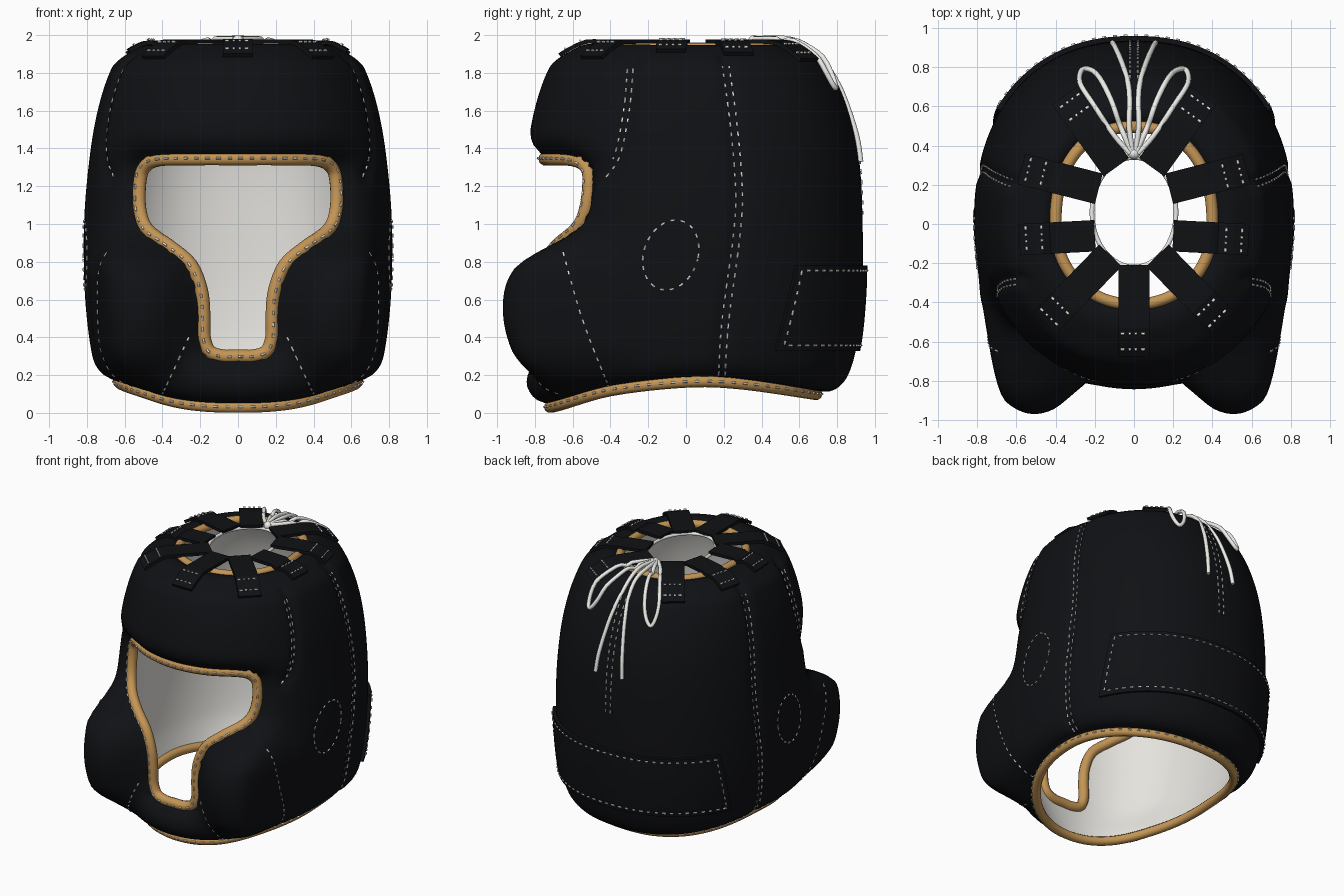
import bpy, math
from mathutils import Vector as V
from mathutils.bvhtree import BVHTree

if "Cube" in bpy.data.objects:
    bpy.data.objects.remove(bpy.data.objects["Cube"])

def material(name, rgb):
    m = bpy.data.materials.new(name)
    m.diffuse_color = (*rgb, 1)
    m.use_nodes = True
    m.node_tree.nodes["Principled BSDF"].inputs["Base Color"].default_value = m.diffuse_color
    return m

BLACK = material("black_leather", (.005, .0055, .007))
TAN = material("tan_trim", (.55, .30, .09))
LINER = material("pale_liner", (.78, .77, .73))
WHITE = material("white_thread", (.85, .85, .82))

def mesh_obj(name, verts, faces, mat, thick=0):
    me = bpy.data.meshes.new(name)
    me.from_pydata([tuple(v) for v in verts], [], faces)
    me.validate()
    me.materials.append(mat)
    ob = bpy.data.objects.new(name, me)
    bpy.context.collection.objects.link(ob)
    if thick:
        so = ob.modifiers.new("thickness", 'SOLIDIFY')
        so.thickness, so.offset = thick, 0
    else:
        me.shade_smooth()
    return ob

def tubes(name, paths, radius, mat, closed=False, res=2):
    cu = bpy.data.curves.new(name, 'CURVE')
    cu.dimensions, cu.bevel_depth, cu.bevel_resolution = '3D', radius, res
    cu.use_fill_caps = True
    for p in paths:
        sp = cu.splines.new('POLY')
        sp.points.add(len(p) - 1)
        for q, c in zip(sp.points, p):
            q.co = (*c, 1)
        sp.use_cyclic_u = closed
        sp.use_smooth = True
    cu.materials.append(mat)
    bpy.context.collection.objects.link(bpy.data.objects.new(name, cu))

def smooth(pts, n, closed=False):
    """Catmull-Rom samples through points of any dimension."""
    P, out = [V(p) for p in pts], []
    m = len(P)
    g = (lambda i: P[i % m]) if closed else (lambda i: P[min(max(i, 0), m - 1)])
    for i in range(m if closed else m - 1):
        a, b, c, d = g(i - 1), g(i), g(i + 1), g(i + 2)
        for k in range(n):
            t = k / n
            out.append(.5 * (2*b + (c - a)*t + (2*a - 5*b + 4*c - d)*t*t + (3*b - a - 3*c + d)*t**3))
    return out if closed else out + [P[-1]]

def step(a, b, x):
    t = min(max((x - a) / (b - a), 0), 1)
    return t * t * (3 - 2 * t)

def nearest(p, poly, closed=False):
    best, at = 9, p
    for i in range(0 if closed else 1, len(poly)):
        a, b = poly[i - 1], poly[i]
        e = b - a
        q = a + e * min(max((p - a).dot(e) / max(e.length_squared, 1e-9), 0), 1)
        d = (p - q).length
        if d < best:
            best, at = d, q
    return best, at

def inside(p, poly):
    r = False
    for i in range(len(poly)):
        a, b = poly[i - 1], poly[i]
        if (a.y > p.y) != (b.y > p.y) and p.x < a.x + (p.y - a.y) * (b.x - a.x) / (b.y - a.y):
            r = not r
    return r

# Inner head form: (z, half width, front depth, back depth)
PROFILE = smooth([(0, .63, .72, .69), (.25, .68, .76, .79), (.6, .71, .775, .83), (1, .715, .775, .835),
                  (1.35, .685, .745, .815), (1.6, .64, .70, .755), (1.79, .575, .63, .665),
                  (1.89, .50, .54, .585), (1.93, .40, .41, .495)], 10)
NT, NS = 168, len(PROFILE)
BOTTOM = smooth(((-.85, .02), (-.7, .035), (-.4, .12), (0, .165), (.3, .155), (.72, .095), (.9, .07)), 6)

def bottom(y):
    for a, b in zip(BOTTOM, BOTTOM[1:]):
        if y <= b.x:
            return a.y + (b.y - a.y) * (y - a.x) / (b.x - a.x)
    return .08

def form(i, j):
    z, a, f, b = PROFILE[j]
    t = 2 * math.pi * i / NT
    s, c = math.sin(t), math.cos(t)
    k = 2 / (2.02 + .25 * step(.05, .35, z) * (1 - step(.7, 1.05, z)) + .1 * step(1.3, 1.5, z) if c > 0 else 2.3)
    x = a * math.copysign(abs(s) ** k, s)
    y = -(f if c > 0 else b) * math.copysign(abs(c) ** k, c)
    return V((x, y, z + bottom(y) * max(0, 1 - z / .7)))

base = [form(i, j) for j in range(NS) for i in range(NT)]
quads = [(j*NT + i, j*NT + (i+1) % NT, (j+1)*NT + (i+1) % NT, (j+1)*NT + i)
         for j in range(NS - 1) for i in range(NT)]
base_tree = BVHTree.FromPolygons(base, quads)

# Face opening outline in x, z
half = [(0, 1.345), (.22, 1.345), (.42, 1.34), (.495, 1.3), (.52, 1.22), (.52, 1.08), (.48, .97), (.36, .88),
        (.25, .785), (.195, .65), (.182, .52), (.18, .4), (.15, .325), (.08, .3), (0, .3)]
OPEN = smooth(half + [(-x, z) for x, z in half[-2:0:-1]], 4, True)
# Seams: side ones in y, z; chin one in x, z
REAR = smooth([(.19, .2), (.21, .5), (.27, .95), (.28, 1.2), (.25, 1.55), (.21, 1.84)], 8)
TEMPLE = smooth([(-.28, 1.82), (-.3, 1.6), (-.35, 1.36), (-.43, 1.24)], 8)
CHEEK = smooth([(-.65, .85), (-.55, .5), (-.41, .14)], 8)
CHIN = smooth([(.26, .4), (.4, .1)], 8)

hole = {k for k, q in enumerate(quads)
        if (c := sum((base[v] for v in q), V((0, 0, 0))) / 4).y < 0 and inside(V((c.x, c.z)), OPEN)}
cut = {v for k in hole for v in quads[k]}
faces = [q for k, q in enumerate(quads) if k not in hole]
used = {v for q in faces for v in q}

def front_ray(tree, x, z):
    return tree.ray_cast(V((x, -3, z)), V((0, 1, 0)))

def puff(d, w):
    return math.sqrt(1 - (1 - min(d / w, 1)) ** 2)

inner, outer = [], []
for k, p in enumerate(base):
    if k not in used:
        inner.append(p); outer.append(p)
        continue
    i, j = k % NT, k // NT
    up = base[min(j + 1, NS - 1)*NT + i] - base[max(j - 1, 0)*NT + i]
    n = (base[j*NT + (i + 1) % NT] - base[j*NT + (i - 1) % NT]).cross(up).normalized()
    d = min(p.z - bottom(p.y), sum((base[m*NT + i] - base[(m+1)*NT + i]).length for m in range(j, NS - 1)))
    if p.y < 0 and abs(p.x) < .69:
        do, q = nearest(V((p.x, p.z)), OPEN, True)
        if k in cut:
            p, do = front_ray(base_tree, q.x, q.y)[0] or p, 0
        d = min(d, do)
    d = max(0, d - .025)
    t = .10 - .045 * step(1.78, 1.9, p.z)
    if abs(p.x) > .35:                                   # stitched grooves and ear pads
        o = V((p.y + n.y * .1, p.z))
        g = min(nearest(o, s)[0] for s in (REAR, TEMPLE))
        t -= .025 * math.exp(-(g / .03) ** 2)
        t += .03 * math.exp(-((p.y + .38) / .1) ** 2) * step(.15, .4, p.z) * (1 - step(.7, .95, p.z))
    o = p + n * t * puff(d, .13)
    m = step(-.36, -.56, p.y) * step(.12, .34, abs(p.x)) * step(.0, .36, p.z) * (1 - step(.74, 1.0, p.z))
    m *= puff(d, .2)                                     # rounded cheek pads
    o.x += p.x * .08 * m
    ax = abs(o.x) - .51
    o.y += (min(o.y, -.97 + (3 if ax > 0 else 1.5) * ax ** 2 + 1.0 * (p.z - .56) ** 2) - o.y) * m
    inner.append(p)
    outer.append(o)

# Padded outer cover and liner
mesh_obj("padded_cover", outer, faces, BLACK)
mesh_obj("inner_liner", inner, [q[::-1] for q in faces], LINER)
tree = BVHTree.FromPolygons(outer, faces)

# Edge trims
rim, rim_out = [], []
for q in OPEN:
    h = front_ray(base_tree, q.x, q.y)
    rim.append(h[0])
    n = h[1] if h[1].y < 0 else -h[1]
    rim_out.append(h[0] + (n + V((0, -.4, 0))).normalized() * .039)
low, top = base[:NT], base[-NT:]
tubes("opening_trim", [rim], .036, TAN, True, 3)
tubes("bottom_trim", [low], .032, TAN, True, 3)
tubes("crown_trim", [top], .03, TAN, True, 3)

# Stitching helpers
def dashes(path, on=.028, gap=.026):
    out, acc, cur = [], 0, []
    for a, b in zip(path, path[1:]):
        L = (b - a).length
        n = max(1, round(L / .0065))
        for k in range(n):
            if acc % (on + gap) < on:
                cur.append(a.lerp(b, k / n))
            elif cur:
                out.append(cur); cur = []
            acc += L / n
    return [c for c in out + [cur] if len(c) > 1]

def cast(pts, way, lift=.001):
    """Drop 2D points on the cover: way is an axis direction."""
    w, out = V(way), []
    for p in pts:
        o = V((0, p[0], p[1])) if w.x else V((p[0], 0, p[1])) if w.y else V((p[0], p[1], 0))
        h = tree.ray_cast(o - w * 4, w)[0]
        if h:
            out.append(h - w * lift)
    return out

def shift(path, d):
    return [V((p.x + d, p.y)) for p in path]

seams = []
for s in (1, -1):
    side = (-s, 0, 0)
    for line in (shift(REAR, .018), shift(REAR, -.018), TEMPLE, shift(TEMPLE[:18], -.03), CHEEK):
        seams += dashes(cast(line, side))
    oval = []
    for k in range(49):
        a = k * math.pi / 24
        c, e = .15 * math.cos(a), .19 * math.sin(a)
        oval.append((-.08 + c*.96 + e*.2, .835 + e*.97 - c*.1))
    seams += dashes(cast(oval, side))
    seams += dashes(cast([(s * p.x, p.y) for p in CHIN], (0, 1, 0)))
    seams += dashes(cast([(s * .02, 1.85 - k * .04) for k in range(22)], (0, -1, 0)))
tubes("seam_stitching", seams, .006, WHITE, res=0)
low_out = [p + V((p.x, p.y, 0)).normalized() * .033 for p in low]
tubes("trim_stitching", dashes(rim_out + rim_out[:1], .03, .03) + dashes(low_out + low_out[:1], .03, .035),
      .006, WHITE, res=0)

# Rear closure strap wrapped round the back
def wrap(u, v, lift):
    a = (.98 - .11 * v) * u
    d = V((math.sin(a), math.cos(a), 0))
    return tree.ray_cast(V((0, 0, .33 + .45 * v)), d)[0] + d * lift

NU, NV = 40, 8
mesh_obj("rear_strap", [wrap(i/NU*2 - 1, j/NV, .012) for j in range(NV + 1) for i in range(NU + 1)],
         [(j*(NU+1) + i, j*(NU+1) + i + 1, (j+1)*(NU+1) + i + 1, (j+1)*(NU+1) + i)
          for j in range(NV) for i in range(NU)], BLACK, .024)
E = [i / 20 * .96 for i in range(-20, 21)]
edge = [wrap(u, .06, .026) for u in E] + [wrap(.96, v / 10, .026) for v in range(1, 10)]
edge += [wrap(u, .94, .026) for u in E[::-1]] + [wrap(-.96, v / 10, .026) for v in range(9, 0, -1)]
tubes("strap_stitching", dashes(edge + edge[:1]), .006, WHITE, res=0)

# Crown tabs radiating from the lace ring
def crown_z(x, y, t):
    h = tree.ray_cast(V((x, y, 4)), V((0, 0, -1)))[0]
    z = h.z + .014 if h else 1.965
    return max(z, 1.965) if t < .6 else z

ends = [((0, -.21), (0, -.67))]
for s in (1, -1):
    ends += [((s*.12, -.16), (s*.45, -.50)), ((s*.2, -.06), (s*.58, -.08)),
             ((s*.18, .18), (s*.57, .28)), ((s*.09, .29), (s*.35, .65))]
tab_thread = []
for a, b in ends:
    a, b = V(a), V(b)
    L = (b - a).length
    w = V((-(b - a).y, (b - a).x)) / L * .08
    vs = []
    for k in range(11):
        p = a.lerp(b, k / 10)
        z = crown_z(p.x, p.y, k / 10)
        vs += [(*(p + w), z), (*(p - w), z)]
    mesh_obj("crown_tab", vs, [(2*k, 2*k + 1, 2*k + 3, 2*k + 2) for k in range(10)], BLACK, .022)
    for d in (.03, .11):
        p = b.lerp(a, d / L)
        z = crown_z(p.x, p.y, 1 - d / L) + .016
        tab_thread += dashes([V((*(p - w * .85), z)), V((*(p + w * .85), z))], .022, .012)
tubes("tab_stitching", tab_thread, .007, WHITE, res=0)

# Lace: ring through the tabs, knot, bow loops and tails
tubes("lace_ring", [[(.215*math.cos(k*math.pi/20), .06 + .28*math.sin(k*math.pi/20), 1.95) for k in range(40)]],
      .012, WHITE, True)
bow = []
for s in (1, -1):
    loop = smooth([(s*.01, .36), (s*.07, .5), (s*.12, .64), (s*.19, .765), (s*.26, .79),
                   (s*.275, .72), (s*.2, .6), (s*.1, .45), (s*.02, .36)], 5)
    bow.append([V((p.x, p.y, min(1.985, crown_z(p.x, p.y, 1 if p.y > .45 else 0) + .016))) for p in loop])
    bow.append(smooth([(s*.008, .37, 1.98), (s*.025, .5, 1.985), (s*.022, .62, 1.955), (s*.03, .72, 1.87),
                       (s*.06, .82, 1.71), (s*.095, .90, 1.48), (s*.11, .925, 1.33)], 5))
tubes("lace_bow", bow, .014, WHITE)
bpy.ops.mesh.primitive_uv_sphere_add(segments=16, ring_count=8, radius=.03, location=(0, .36, 1.97))
knot = bpy.context.object
knot.name = "lace_knot"
knot.data.materials.append(WHITE)
bpy.ops.object.shade_smooth_by_angle()
